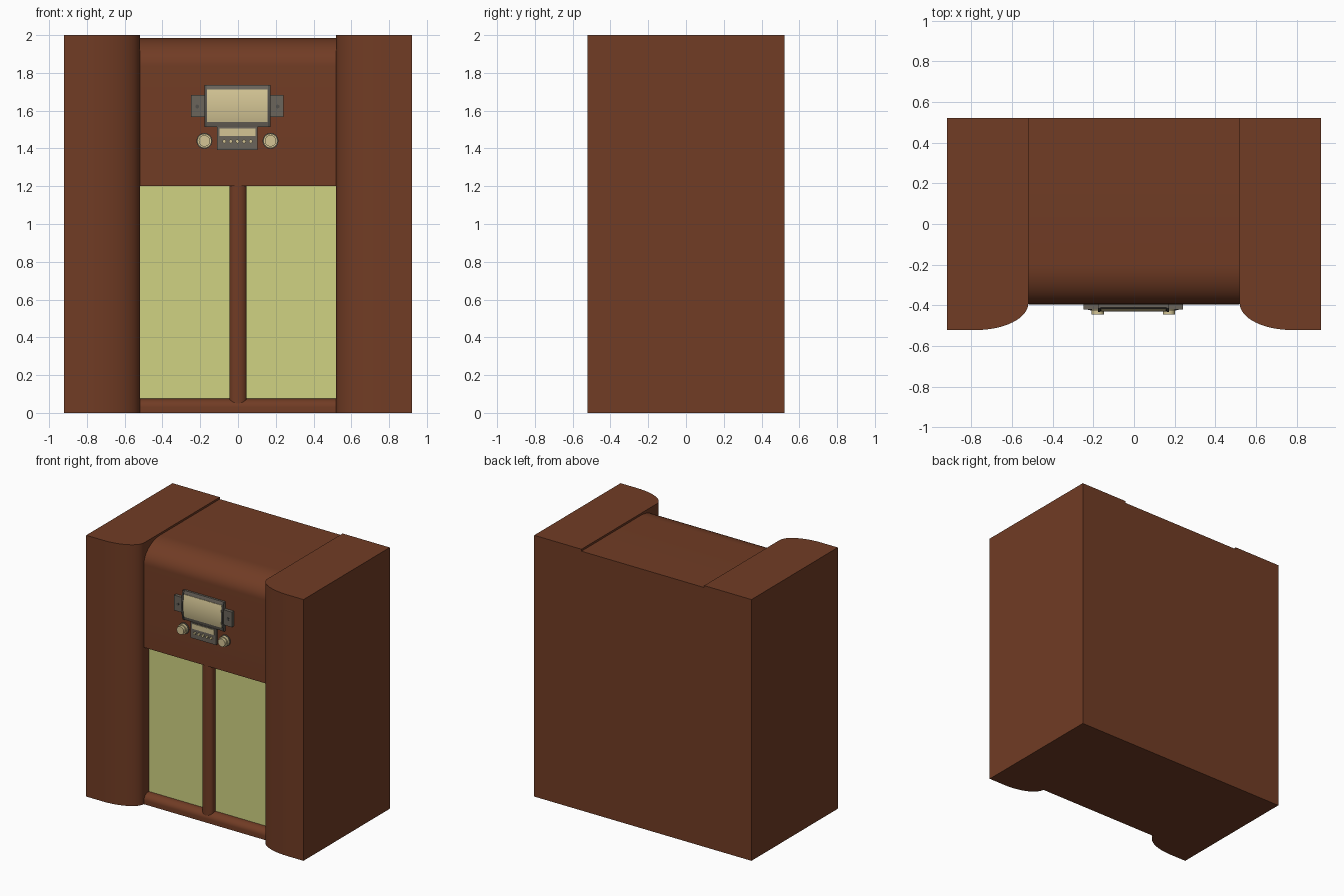
import bpy, bmesh, math

if "Cube" in bpy.data.objects:
    bpy.data.objects.remove(bpy.data.objects["Cube"])


def material(name, rgb):
    m = bpy.data.materials.new(name)
    m.diffuse_color = (*rgb, 1)
    m.use_nodes = True
    m.node_tree.nodes["Principled BSDF"].inputs["Base Color"].default_value = m.diffuse_color
    return m


WOOD = material("brown wood", (0.165, 0.045, 0.018))
CLOTH = material("speaker cloth", (0.63, 0.65, 0.225))
CREAM = material("cream", (0.66, 0.56, 0.30))
METAL = material("grey metal", (0.145, 0.128, 0.105))
DARK = material("dark metal", (0.085, 0.08, 0.07))
AXES = {'x': lambda a, b, t: (t, a, b),
        'y': lambda a, b, t: (a, t, b),
        'z': lambda a, b, t: (a, b, t)}


def prism(name, pts, axis, lo, hi, mat):
    """Extrude a closed profile along an axis."""
    bm = bmesh.new()
    f = AXES[axis]
    ends = [[bm.verts.new(f(a, b, t)) for a, b in pts] for t in (lo, hi)]
    for ring in ends:
        bm.faces.new(ring)
    n = len(pts)
    for i in range(n):
        j = (i + 1) % n
        bm.faces.new((ends[0][i], ends[0][j], ends[1][j], ends[1][i]))
    bmesh.ops.recalc_face_normals(bm, faces=bm.faces)
    me = bpy.data.meshes.new(name)
    bm.to_mesh(me)
    bm.free()
    me.materials.append(mat)
    ob = bpy.data.objects.new(name, me)
    bpy.context.collection.objects.link(ob)
    bpy.ops.object.select_all(action='DESELECT')
    ob.select_set(True)
    bpy.context.view_layer.objects.active = ob
    bpy.ops.object.shade_smooth_by_angle(angle=math.radians(35))
    return ob


def arc(ca, cb, ra, rb, start, end, n=12):
    """Points on an ellipse between two angles in degrees."""
    out = []
    for i in range(n + 1):
        t = math.radians(start + (end - start) * i / n)
        out.append((ca + ra * math.cos(t), cb + rb * math.sin(t)))
    return out


def plate(name, x0, x1, z0, z1, y0, y1, mat):
    return prism(name, [(x0, z0), (x1, z0), (x1, z1), (x0, z1)], 'y', y0, y1, mat)


def disc(name, x, z, r, y0, y1, mat, n=24):
    return prism(name, arc(x, z, r, r, 0, 360 - 360 / n, n - 1), 'y', y0, y1, mat)


BACK, FRONT, CLOTH_Y = 0.522, -0.395, -0.33

# side pillars with a rounded inner front corner
for side, s in (("left", -1), ("right", 1)):
    pts = [(0.92, BACK), (0.52, BACK)] + arc(0.78, -0.39, 0.26, 0.132, 180, 270, 16) + [(0.92, -0.522)]
    prism(side + "_pillar", [(s * x, y) for x, y in pts], 'z', 0, 2, WOOD)

# centre cabinet: recessed below, rolled top edge above
body = [(BACK, 0), (CLOTH_Y, 0), (CLOTH_Y, 1.2), (FRONT, 1.2)]
body += arc(-0.195, 1.835, 0.2, 0.15, 180, 90, 14) + [(BACK, 1.985)]
prism("centre_cabinet", body, 'x', -0.52, 0.52, WOOD)

# speaker cloth panels
for side, s in (("left", -1), ("right", 1)):
    x0, x1 = sorted((s * 0.04, s * 0.52))
    plate(side + "_speaker_cloth", x0, x1, 0.06, 1.2, CLOTH_Y, CLOTH_Y - 0.005, CLOTH)

# rounded divider and bottom rail
prism("centre_divider", [(0.045, CLOTH_Y)] + arc(0, -0.36, 0.045, 0.03, 0, -180, 14) + [(-0.045, CLOTH_Y)],
      'z', 0.05, 1.2, WOOD)
prism("bottom_rail", [(CLOTH_Y, 0), (FRONT, 0)] + arc(-0.345, 0.03, 0.05, 0.045, 180, 90, 10) + [(CLOTH_Y, 0.075)],
      'x', -0.52, 0.52, WOOD)

# bulging tuning dial
CX = -0.003


def bulge(z0, z1, lift, n=14):
    pts = [(FRONT + 0.005, z1), (FRONT + 0.005, z0)]
    for i in range(n + 1):
        z = z0 + (z1 - z0) * i / n
        t = (z - 1.625) / 0.112
        pts.append((-0.411 - lift - 0.017 * (1 - t * t), z))
    return pts


prism("dial_bezel", bulge(1.513, 1.737, 0), 'x', CX - 0.175, CX + 0.175, METAL)
prism("dial_screen", bulge(1.54, 1.712, 0.003), 'x', CX - 0.16, CX + 0.16, CREAM)
for side, s in (("left", -1), ("right", 1)):
    a, b = sorted((CX + s * 0.163, CX + s * 0.175))
    prism(side + "_dial_rim", bulge(1.513, 1.737, 0.005), 'x', a, b, DARK)
    # side wings with a small stud
    a, b = sorted((CX + s * 0.17, CX + s * 0.245))
    plate(side + "_dial_wing", a, b, 1.567, 1.683, FRONT + 0.005, -0.42, METAL)
    disc(side + "_wing_stud", CX + s * 0.213, 1.622, 0.01, -0.41, -0.424, DARK, 12)
    # stepped control knobs
    kx = CX + s * 0.175
    disc(side + "_knob_collar", kx, 1.44, 0.042, FRONT + 0.005, -0.404, METAL)
    disc(side + "_knob_base", kx, 1.44, 0.038, -0.40, -0.425, CREAM)
    disc(side + "_knob_cap", kx, 1.44, 0.03, -0.42, -0.446, CREAM)

# push-button plate
plate("button_plate", CX - 0.107, CX + 0.107, 1.392, 1.513, FRONT + 0.005, -0.415, METAL)
plate("label_strip", CX - 0.095, CX + 0.095, 1.466, 1.505, -0.412, -0.419, CREAM)
for i in range(5):
    disc("push_button_%d" % (i + 1), CX + (i - 2) * 0.035, 1.437, 0.01, -0.41, -0.427, CREAM, 12)
